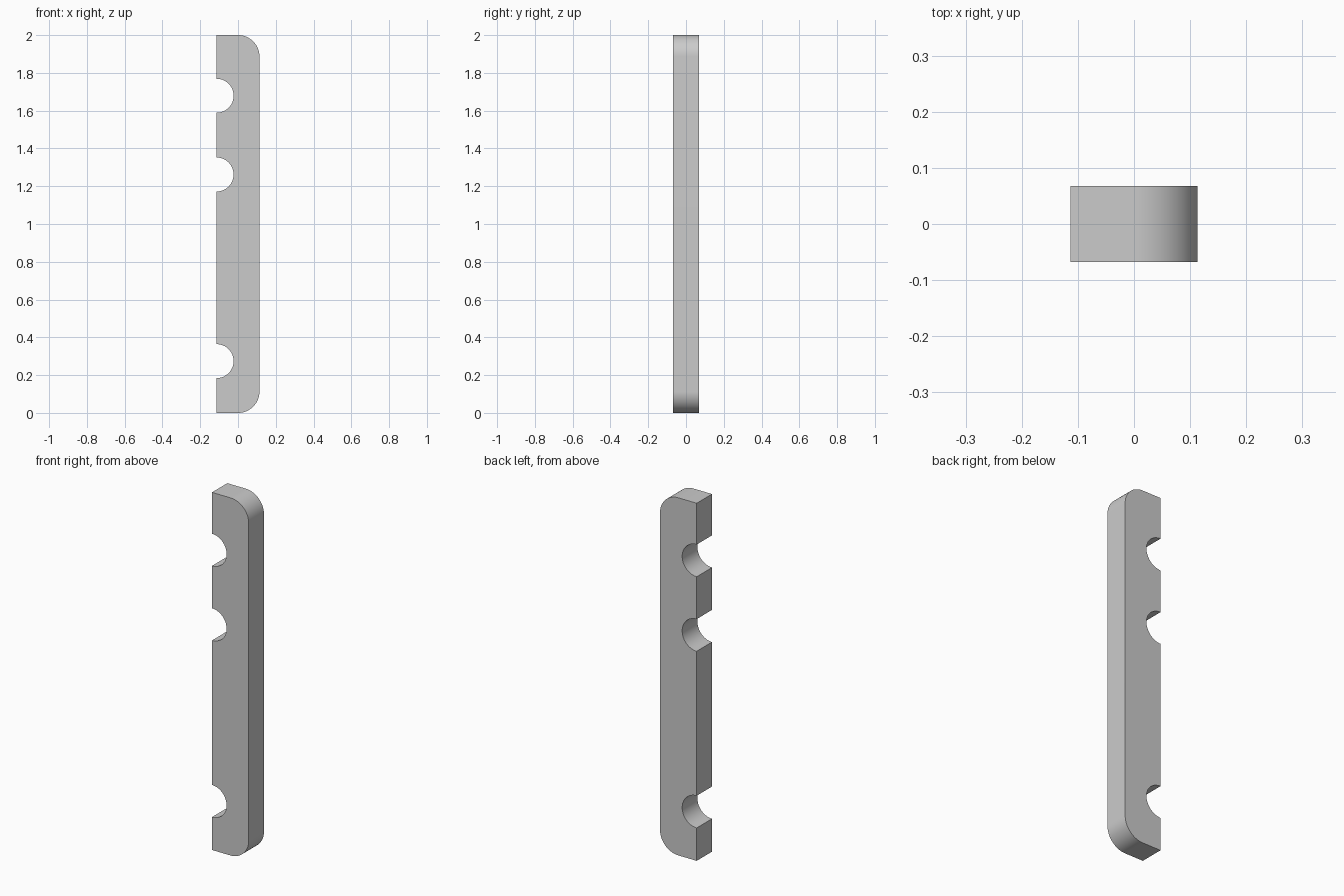
import bpy, bmesh, math

if "Cube" in bpy.data.objects:
    bpy.data.objects.remove(bpy.data.objects["Cube"])

HX, HY, H = 0.1135, 0.0675, 2.0      # half width, half depth, height
CORNER, NOTCH = 0.113, 0.09          # corner and notch radii
NOTCH_Z = (1.679, 1.262, 0.274)      # notch centres, top to bottom


def arc(cx, cz, r, a0, a1, n):
    """Points on an arc, angles in degrees."""
    angles = [math.radians(a0 + (a1 - a0) * i / n) for i in range(n + 1)]
    return [(cx + r * math.cos(a), cz + r * math.sin(a)) for a in angles]


# Outline: square left side, rounded right corners, half-round notches on the left
outline = [(-HX, 0)]
outline += arc(HX - CORNER, CORNER, CORNER, -90, 0, 20)
outline += arc(HX - CORNER, H - CORNER, CORNER, 0, 90, 20)
outline.append((-HX, H))
for z in NOTCH_Z:
    outline += arc(-HX, z, NOTCH, 90, -90, 32)

# Extrude the outline through the depth
bm = bmesh.new()
face = bm.faces.new([bm.verts.new((x, -HY, z)) for x, z in outline])
ext = bmesh.ops.extrude_face_region(bm, geom=[face], use_keep_orig=True)
verts = [g for g in ext["geom"] if isinstance(g, bmesh.types.BMVert)]
bmesh.ops.translate(bm, vec=(0, 2 * HY, 0), verts=verts)
bmesh.ops.recalc_face_normals(bm, faces=bm.faces)
mesh = bpy.data.meshes.new("notched_bar")
bm.to_mesh(mesh)
bm.free()

bar = bpy.data.objects.new("notched_bar", mesh)
bpy.context.collection.objects.link(bar)

# Single grey material
grey = bpy.data.materials.new("light_grey")
grey.diffuse_color = (0.6, 0.6, 0.6, 1)
grey.use_nodes = True
grey.node_tree.nodes["Principled BSDF"].inputs["Base Color"].default_value = grey.diffuse_color
mesh.materials.append(grey)

# Smooth curves, sharp edges
bpy.context.view_layer.objects.active = bar
bar.select_set(True)
bpy.ops.object.shade_smooth_by_angle(angle=math.radians(30))
